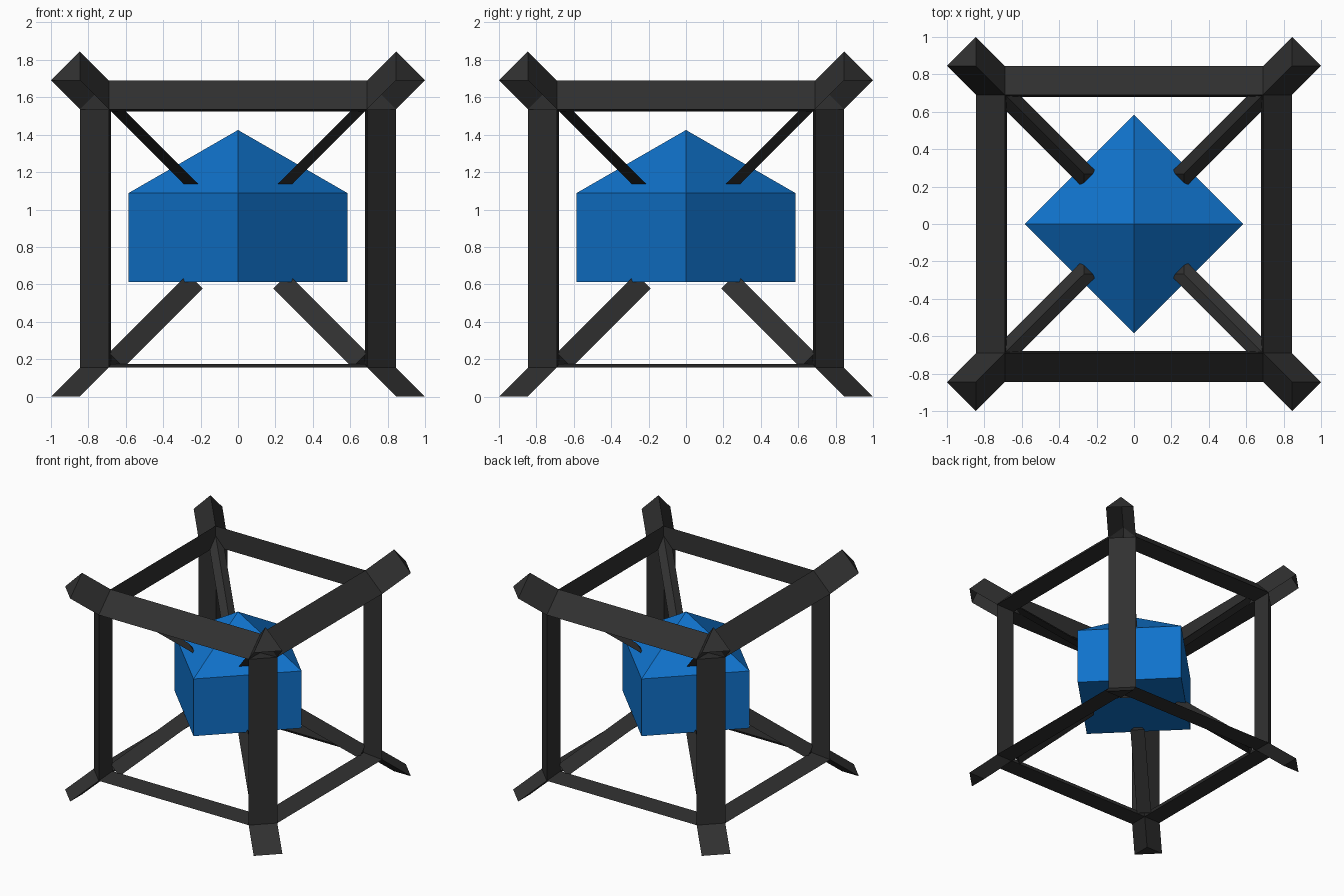
import bpy, bmesh
from mathutils import Vector

if "Cube" in bpy.data.objects:
    bpy.data.objects.remove(bpy.data.objects["Cube"])

ZC = 0.845            # height of the cage centre
P, W = 0.69, 0.155    # cage half size, beam width
A_IN = 0.08           # inner strut width


def material(name, rgb):
    m = bpy.data.materials.new(name)
    m.diffuse_color = (*rgb, 1)
    m.use_nodes = True
    m.node_tree.nodes["Principled BSDF"].inputs["Base Color"].default_value = m.diffuse_color
    return m


dark = material("dark_frame", (0.03, 0.03, 0.03))
blue = material("blue_core", (0.005, 0.17, 0.6))


def finish(bm, name, mat):
    bmesh.ops.recalc_face_normals(bm, faces=bm.faces)
    me = bpy.data.meshes.new(name)
    bm.to_mesh(me)
    bm.free()
    me.materials.append(mat)
    ob = bpy.data.objects.new(name, me)
    ob.location.z = ZC
    bpy.context.collection.objects.link(ob)


def prism(name, ring0, ring1, open_side=None, open_start=False):
    """Three-sided beam between two triangles."""
    bm = bmesh.new()
    r0 = [bm.verts.new(v) for v in ring0]
    r1 = [bm.verts.new(v) for v in ring1]
    for i in range(3):
        if i != open_side:
            j = (i + 1) % 3
            bm.faces.new((r0[i], r0[j], r1[j], r1[i]))
    if not open_start:
        bm.faces.new(r0)
    bm.faces.new(r1)
    finish(bm, name, dark)


def corner(sx, sy, top):
    """Outer points a, b, c and inner point of one cage corner."""
    z = P if top else -P
    c = z + W if top else z
    inner = 0.68 if top else -0.67
    return (Vector((sx * (P + W), sy * P, z)), Vector((sx * P, sy * (P + W), z)),
            Vector((sx * P, sy * P, c)), Vector((sx * 0.68, sy * 0.68, inner)))


# horizontal beams
for top in (True, False):
    level = "top" if top else "bottom"
    for s in (-1, 1):
        l, r = corner(-1, s, top), corner(1, s, top)
        prism(f"{level}_{'front' if s < 0 else 'back'}_beam", l[1:], r[1:])
        f, k = corner(s, -1, top), corner(s, 1, top)
        prism(f"{level}_{'left' if s < 0 else 'right'}_beam",
              (f[0], f[2], f[3]), (k[0], k[2], k[3]))

for sx in (-1, 1):
    for sy in (-1, 1):
        side = f"{'front' if sy < 0 else 'back'}_{'left' if sx < 0 else 'right'}"
        # upright post
        lo, hi = corner(sx, sy, False), corner(sx, sy, True)
        prism(f"{side}_post", (lo[0], lo[1], lo[3]), (hi[0], hi[1], hi[3]))
        for top, pts in ((True, hi), (False, lo)):
            d = Vector((sx, sy, 1 if top else -1))
            # outer prong (open underneath) or foot
            prism(f"{side}_{'prong' if top else 'foot'}", pts[:3],
                  [v + d * W for v in pts[:3]], 0 if top else None, top)
            # inner strut holding the core
            tri = (Vector((-sx * A_IN, 0, 0)), Vector((0, -sy * A_IN, 0)),
                   Vector((0, 0, A_IN)))
            prism(f"{side}_{'upper' if top else 'lower'}_strut",
                  [v + d * 0.268 for v in tri], [v + d * P for v in tri])

# core: diamond-plan block with a pyramid roof
bm = bmesh.new()
plan = ((0.585, 0), (0, 0.585), (-0.585, 0), (0, -0.585))
low = [bm.verts.new((x, y, 0.612 - ZC)) for x, y in plan]
up = [bm.verts.new((x, y, 1.088 - ZC)) for x, y in plan]
apex = bm.verts.new((0, 0, 1.425 - ZC))
bm.faces.new(low)
for i in range(4):
    j = (i + 1) % 4
    bm.faces.new((low[i], low[j], up[j], up[i]))
    bm.faces.new((up[i], up[j], apex))
finish(bm, "core", blue)
